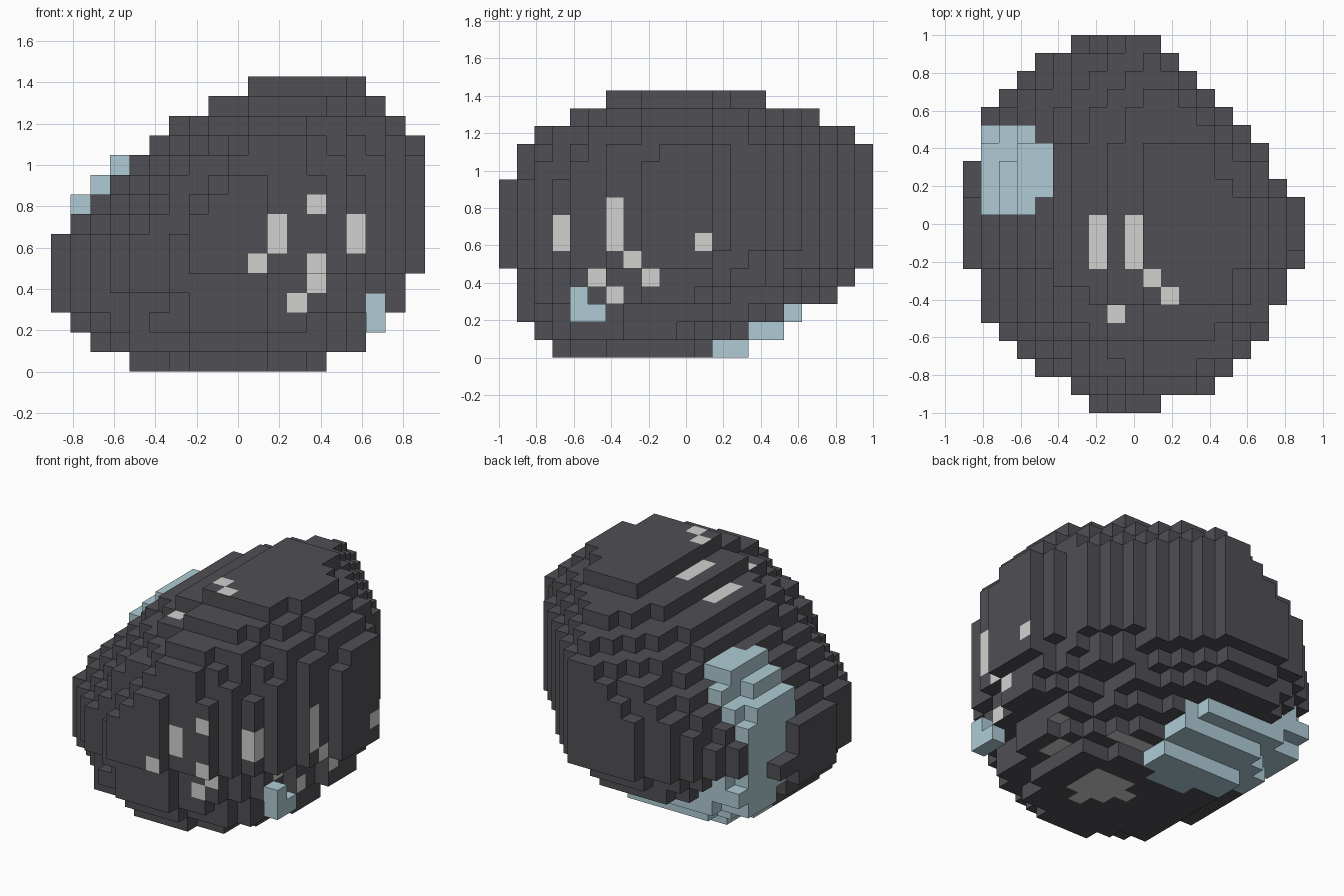
import bpy
import bmesh
from mathutils import Vector

cube = bpy.data.objects.get("Cube")
if cube:
    bpy.data.objects.remove(cube, do_unlink=True)

S = 2 / 21  # block size


def material(name, colour):
    mat = bpy.data.materials.new(name)
    mat.use_nodes = True
    mat.diffuse_color = (*colour, 1)
    bsdf = next(n for n in mat.node_tree.nodes if n.type == 'BSDF_PRINCIPLED')
    bsdf.inputs["Base Color"].default_value = (*colour, 1)
    bsdf.inputs["Roughness"].default_value = 0.9
    return mat


DARK = material("charcoal stone", (0.079, 0.077, 0.087))
PALE = material("pale grey fleck", (0.64, 0.64, 0.625))
BLUE = material("dusty blue crust", (0.425, 0.6, 0.665))

# Widest outline seen from above: first and last block of each row
PLAN_LO = [7, 6, 4, 3, 2, 1, 1, 1, 0, 0, 0, 0, 0, 0, 1, 1, 1, 2, 3, 4, 6]
PLAN_HI = [10, 13, 14, 15, 16, 16, 17, 17, 18, 18, 18, 18, 17, 16, 16, 15, 14, 13, 12, 11, 10]

# Extent of each layer, bottom to top: first x, last x, first y, last y
LAYERS = [(4, 13, 3, 11), (2, 15, 2, 13), (1, 15, 1, 15), (0, 17, 1, 18),
          (0, 17, 1, 19), (0, 18, 0, 20), (0, 18, 0, 20), (1, 18, 0, 20),
          (2, 18, 0, 20), (3, 18, 0, 20), (4, 18, 1, 20), (5, 18, 1, 20),
          (6, 17, 2, 19), (8, 16, 4, 17), (10, 15, 6, 14)]

# Overlapping balls that mark where the blue crust lies
CRUST = [((-0.62, 0.29, 0.88), 0.235), ((-0.72, 0.29, 0.68), 0.24),
         ((-0.72, 0.29, 0.48), 0.26), ((-0.55, 0.42, 0.2), 0.3),
         ((-0.22, 0.38, 0.08), 0.32)]

# Outlines along each axis, as sets of block pairs
SIZE = (19, 21, 15)
PLAN = {(i, j) for j in range(21) for i in range(PLAN_LO[j], PLAN_HI[j] + 1)}
FRONT = {(i, k) for k, e in enumerate(LAYERS) for i in range(e[0], e[1] + 1)}
SIDE = {(j, k) for k, e in enumerate(LAYERS) for j in range(e[2], e[3] + 1)}
OUTLINES = {(0, 1): PLAN, (0, 2): FRONT, (1, 2): SIDE}


def extents(a, b):
    """Span along axis a for every position on axis b."""
    pair = OUTLINES[min(a, b), max(a, b)]
    spans = []
    for n in range(SIZE[b]):
        hits = [p[a > b] for p in pair if p[a < b] == n]
        spans.append((min(hits), max(hits)))
    return spans


SPANS = {(a, b): extents(a, b) for a in range(3) for b in range(3) if a != b}


def in_section(c, a, b):
    """Is the block inside the outline, shrunk to fit its own slice?"""
    cut = 3 - a - b
    spot = []
    for axis in (a, b):
        lo, hi = SPANS[axis, cut][c[cut]]
        spot.append(int((c[axis] - lo + 0.5) / (hi - lo + 1) * SIZE[axis]))
    return tuple(spot) in OUTLINES[a, b]


def corner(c):
    return Vector(((c[0] - 9.5) * S, (c[1] - 10.5) * S, c[2] * S))


def in_crust(c):
    p = corner([v + 0.5 for v in c])
    return 0 < c[0] and c[1] < 17 and any((p - Vector(o)).length < r for o, r in CRUST)


def step(c, axis, sign):
    return tuple(v + sign * (a == axis) for a, v in enumerate(c))


SIDES = [(axis, sign) for axis in range(3) for sign in (-1, 1)]

# Stone: blocks inside all outlines and inside most of their rounded slices
stone = set()
for i, j in PLAN:
    for k in range(SIZE[2]):
        hollow = i == 0 and j > 11 and k > 4
        if (i, k) in FRONT and (j, k) in SIDE and not hollow:
            if sum(in_section((i, j, k), *pair) for pair in OUTLINES) > 1:
                stone.add((i, j, k))

# Crust: blocks in the stained zone plus one more layer grown over them
crust = {c for c in stone if in_crust(c)}
for c in stone:
    for side in SIDES:
        n = step(c, *side)
        if n not in stone and 0 <= n[2] < 11 and n[:2] in PLAN and in_crust(n):
            crust.add(n)
stone -= crust

# Small patch low on the left side
patch = {(16, 4, 2), (16, 4, 3), (16, 5, 2)}
stone -= patch


def block(a0, a1, b0, b1):
    return {(a, b) for a in range(a0, a1 + 1) for b in range(b0, b1 + 1)}


# Flecks: pale faces, keyed by the side they look to
FLECKS = {
    (1, -1): block(11, 11, 6, 7) | block(13, 13, 4, 5) | block(15, 15, 6, 7)
    | {(10, 5), (13, 8), (12, 3)},
    (0, 1): block(3, 3, 6, 7) | block(6, 6, 6, 8)
    | {(7, 5), (8, 4), (5, 4), (6, 3), (11, 6)},
    (2, 1): block(7, 7, 8, 10) | block(9, 9, 8, 10) | {(10, 7), (11, 6), (8, 5)},
    (2, -1): block(9, 11, 7, 9) | block(10, 12, 12, 12) | block(14, 14, 8, 9)
    | {(8, 8), (10, 6), (15, 10)},
}
FILLED = stone | crust | patch


def is_fleck(c, axis, sign):
    spot = tuple(w for a, w in enumerate(c) if a != axis)
    covered = any(step(c, axis, sign * d) in FILLED for d in range(1, 21))
    return spot in FLECKS.get((axis, sign), ()) and not covered


def build(name, cells, mats):
    """Skin the open sides of a set of blocks."""
    bm = bmesh.new()
    for c in sorted(cells):
        for axis, sign in SIDES:
            if step(c, axis, sign) in FILLED:
                continue
            u, v = (axis + 1) % 3, (axis + 2) % 3
            verts = []
            for a, b in ((0, 0), (1, 0), (1, 1), (0, 1)):
                q = list(c)
                q[axis] += sign > 0
                q[u] += a
                q[v] += b
                verts.append(bm.verts.new(corner(q)))
            face = bm.faces.new(verts if sign > 0 else verts[::-1])
            if len(mats) > 1 and is_fleck(c, axis, sign):
                face.material_index = 1
    bmesh.ops.remove_doubles(bm, verts=bm.verts, dist=S / 100)
    mesh = bpy.data.meshes.new(name)
    bm.to_mesh(mesh)
    bm.free()
    for m in mats:
        mesh.materials.append(m)
    obj = bpy.data.objects.new(name, mesh)
    bpy.context.collection.objects.link(obj)


build("boulder", stone, [DARK, PALE])
build("blue_crust", crust, [BLUE])
build("blue_side_patch", patch, [BLUE])
